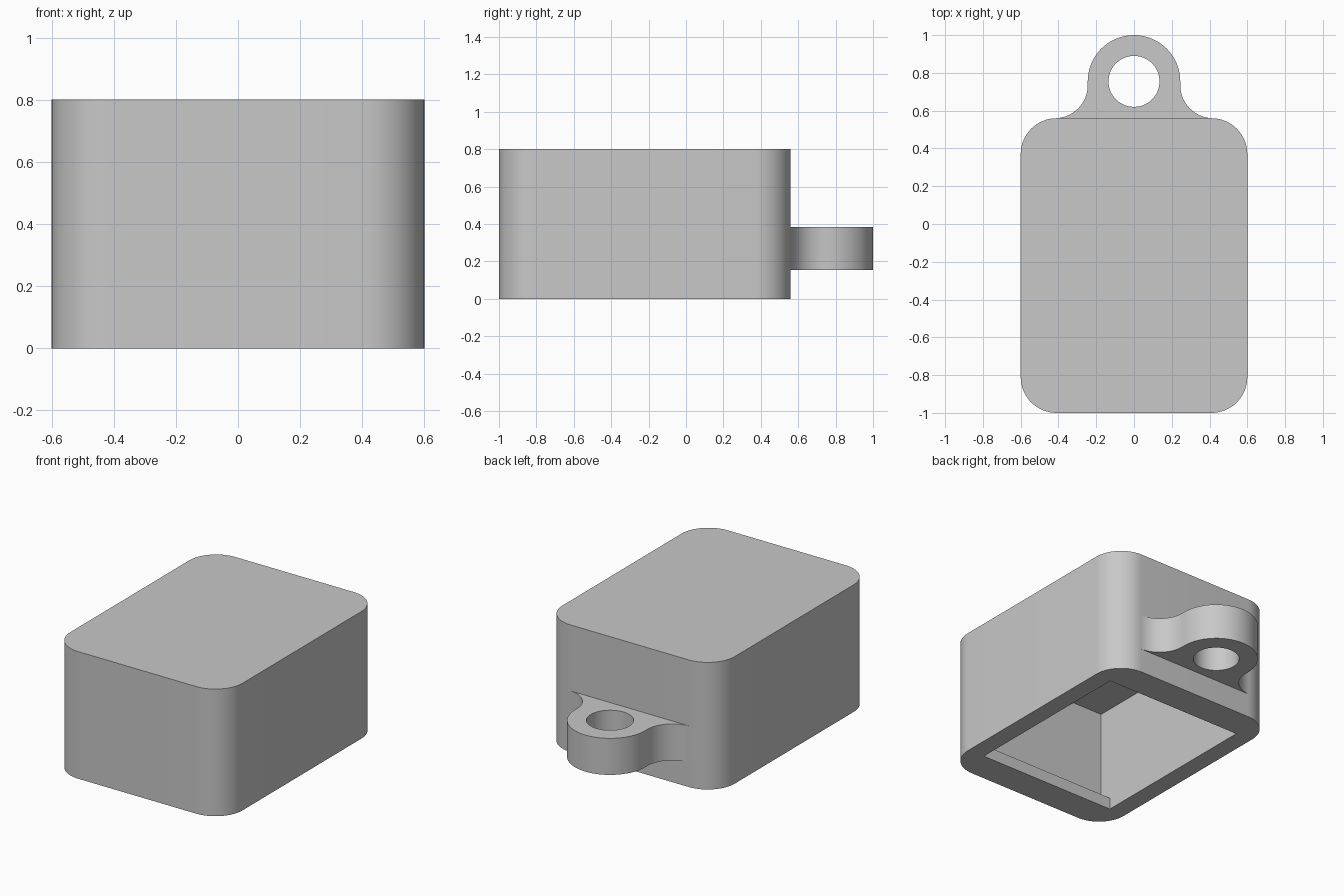
import bpy, bmesh
from math import sin, cos, pi
from mathutils import Vector

default = bpy.data.objects.get("Cube")
if default:
    bpy.data.objects.remove(default, do_unlink=True)

grey = bpy.data.materials.new("light_grey")
grey.use_nodes = True
colour = (0.58, 0.58, 0.58, 1)
grey.diffuse_color = colour
grey.node_tree.nodes["Principled BSDF"].inputs["Base Color"].default_value = colour


def arc(cx, cy, r, start, end, steps):
    """Points on an arc, angles in quarter turns."""
    angles = [(start + (end - start) * i / steps) * pi / 2 for i in range(steps + 1)]
    return [(cx + r * cos(a), cy + r * sin(a)) for a in angles]


def prism(name, points, direction):
    """Extrude a closed outline of 3D points along a direction."""
    bm = bmesh.new()
    base = bm.faces.new([bm.verts.new(p) for p in points])
    new = bmesh.ops.extrude_face_region(bm, geom=[base], use_keep_orig=True)["geom"]
    moved = [v for v in new if isinstance(v, bmesh.types.BMVert)]
    bmesh.ops.translate(bm, verts=moved, vec=Vector(direction))
    bmesh.ops.recalc_face_normals(bm, faces=bm.faces)
    mesh = bpy.data.meshes.new(name)
    bm.to_mesh(mesh)
    bm.free()
    obj = bpy.data.objects.new(name, mesh)
    bpy.context.collection.objects.link(obj)
    mesh.materials.append(grey)
    return obj


def activate(obj):
    bpy.ops.object.select_all(action="DESELECT")
    obj.select_set(True)
    bpy.context.view_layer.objects.active = obj


def cut(obj, cutter):
    """Subtract a cutter and discard it."""
    cutter.hide_render = True
    mod = obj.modifiers.new("cut", "BOOLEAN")
    mod.operation = "DIFFERENCE"
    mod.solver = "EXACT"
    mod.object = cutter
    activate(obj)
    bpy.ops.object.modifier_apply(modifier=mod.name)
    bpy.data.objects.remove(cutter, do_unlink=True)


# Housing: rounded box
half_w, front, back, height, radius = 0.6, -1.0, 0.56, 0.8, 0.19
x, y0, y1 = half_w - radius, front + radius, back - radius
outline = []
for i, (cx, cy) in enumerate([(x, y1), (-x, y1), (-x, y0), (x, y0)]):
    outline += arc(cx, cy, radius, i, i + 1, 16)
housing = prism("housing", [(px, py, 0) for px, py in outline], (0, 0, height))

# Cavity open at the bottom, with a retaining lip along the front and back walls
wall, lip, lip_height, ceiling, inner_x = 0.12, 0.08, 0.075, 0.68, 0.485
a, b = front + wall, back - wall
section = [(a + lip, -0.1), (b - lip, -0.1), (b - lip, lip_height), (b, lip_height),
           (b, ceiling), (a, ceiling), (a, lip_height), (a + lip, lip_height)]
cut(housing, prism("cavity_cutter", [(-inner_x, py, pz) for py, pz in section],
                   (2 * inner_x, 0, 0)))

# Mounting tab: round eyelet flowing into the back wall through concave fillets
ring, fillet, ring_y, low, high = 0.245, 0.175, 0.755, 0.155, 0.385
fx, fy = ring + fillet, back + fillet
profile = (arc(fx, fy, fillet, 3, 2, 16) + arc(0, ring_y, ring, 0, 2, 40)
           + arc(-fx, fy, fillet, 0, -1, 16))
tab = prism("mounting_tab", [(px, py, low) for px, py in profile], (0, 0, high - low))
hole = arc(0, ring_y, 0.135, 0, 4, 48)[:-1]
cut(tab, prism("hole_cutter", [(px, py, 0) for px, py in hole], (0, 0, height)))

for part in (housing, tab):
    activate(part)
    bpy.ops.object.shade_smooth_by_angle(angle=pi / 6)
